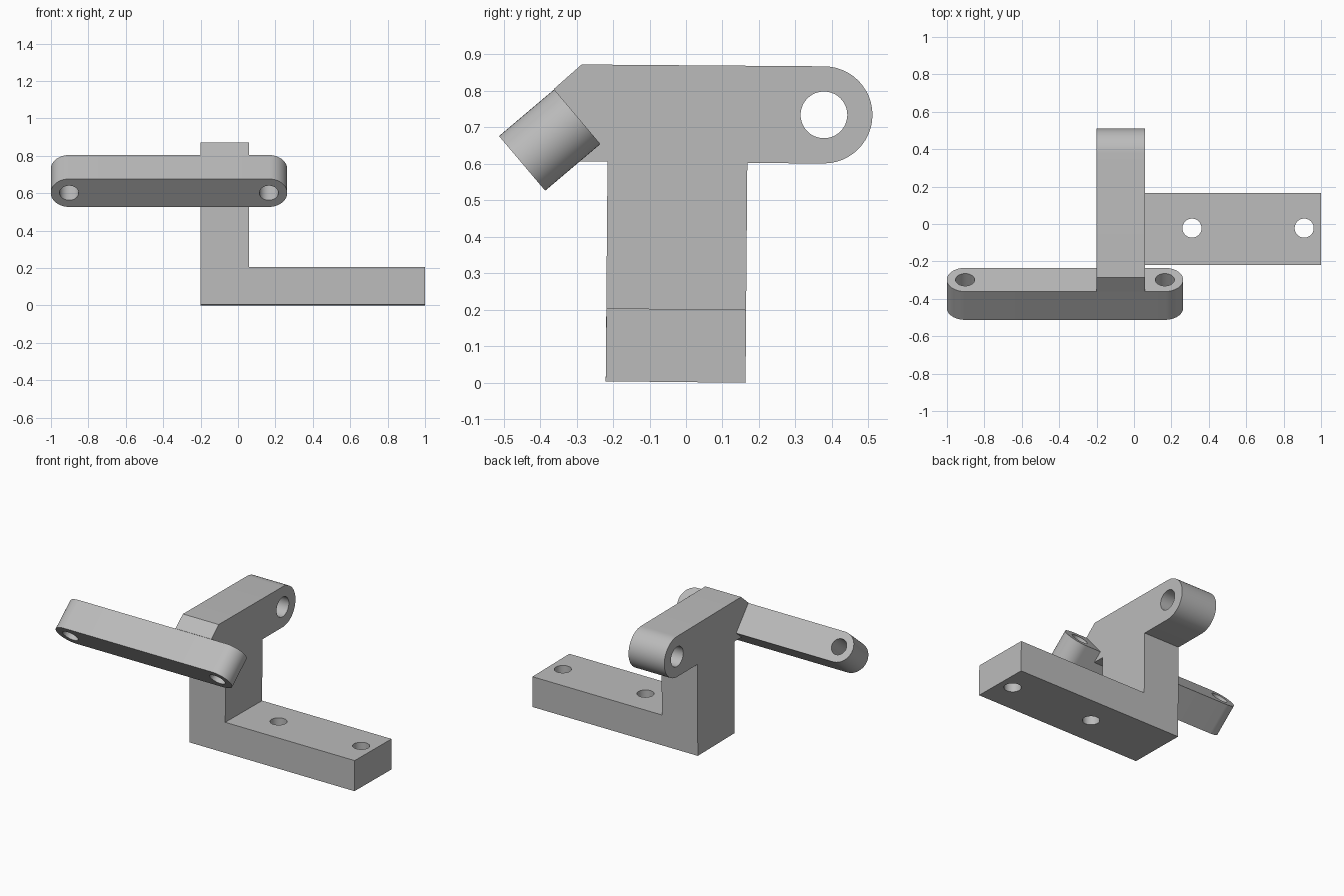
import bpy, bmesh
from math import pi, sin, cos
from mathutils import Matrix, Vector

cube = bpy.data.objects.get("Cube")
if cube:
    bpy.data.objects.remove(cube, do_unlink=True)

grey = bpy.data.materials.new("machined grey")
grey.use_nodes = True
COLOUR = (0.5, 0.5, 0.5, 1)
grey.diffuse_color = COLOUR
grey.node_tree.nodes["Principled BSDF"].inputs["Base Color"].default_value = COLOUR


def arc(cx, cy, r, start, end, steps=24):
    """Points on a circular arc."""
    angles = [start + (end - start) * i / steps for i in range(steps + 1)]
    return [(cx + r * cos(a), cy + r * sin(a)) for a in angles]


def prism(name, points, origin, u, v, depth):
    """Extrude a flat profile, given along axes u and v, by the depth vector."""
    bm = bmesh.new()
    verts = [bm.verts.new(origin + u * a + v * b) for a, b in points]
    face = bm.faces.new(verts)
    ext = bmesh.ops.extrude_face_region(bm, geom=[face])
    moved = [g for g in ext["geom"] if isinstance(g, bmesh.types.BMVert)]
    bmesh.ops.translate(bm, verts=moved, vec=depth)
    bmesh.ops.recalc_face_normals(bm, faces=bm.faces)
    mesh = bpy.data.meshes.new(name)
    bm.to_mesh(mesh)
    bm.free()
    mesh.materials.append(grey)
    obj = bpy.data.objects.new(name, mesh)
    bpy.context.collection.objects.link(obj)
    return obj


def drill(obj, centre, axis, radius):
    """Cut a round through hole."""
    rot = Vector(axis).to_track_quat("Z", "Y").to_matrix().to_4x4()
    bpy.ops.mesh.primitive_cylinder_add(vertices=48, radius=radius, depth=0.8)
    cutter = bpy.context.object
    cutter.matrix_world = Matrix.Translation(centre) @ rot
    cutter.hide_render = True
    cutter.data.materials.append(grey)
    mod = obj.modifiers.new("hole", "BOOLEAN")
    mod.operation, mod.solver, mod.object = "DIFFERENCE", "EXACT", cutter
    select(obj)
    bpy.ops.object.modifier_apply(modifier=mod.name)
    bpy.data.objects.remove(cutter, do_unlink=True)


def select(obj):
    bpy.ops.object.select_all(action="DESELECT")
    obj.select_set(True)
    bpy.context.view_layer.objects.active = obj


X, Y, Z = Vector((1, 0, 0)), Vector((0, 1, 0)), Vector((0, 0, 1))

# Upright with a rounded rear lug and a sloping nose
profile = [(-0.22, 0.004), (0.163, 0), (0.168, 0.602)]
profile += arc(0.378, 0.734, 0.133, -pi / 2, pi / 2)
profile += [(-0.286, 0.872), (-0.362, 0.805), (-0.292, 0.606), (-0.215, 0.606)]
upright = prism("upright", profile, X * -0.2, Y, Z, X * 0.26)
drill(upright, (-0.07, 0.378, 0.734), X, 0.064)

# Mounting foot
foot_profile = [(-0.22, 0.004), (0.163, 0), (0.165, 0.2), (-0.218, 0.204)]
foot = prism("mounting_foot", foot_profile, X * 0.06, Y, Z, X * 0.94)
for x in (0.31, 0.91):
    drill(foot, (x, -0.022, 0.1), Z, 0.051)

# Tilted cross bar with rounded ends
across = Vector((0, 0.126, -0.149)).normalized()
along = Vector((0, 0.149, 0.126)).normalized()
centre = Vector((0, -0.3735, 0.665))
r, left, right = 0.098, 0.165, -0.903
outline = arc(left, 0, r, -pi / 2, pi / 2) + arc(right, 0, r, pi / 2, 3 * pi / 2)
bar = prism("cross_bar", outline, centre - along * 0.099, X, across, along * 0.198)
for x in (left, right):
    drill(bar, centre + X * x, along, 0.051)

for obj in (upright, foot, bar):
    select(obj)
    bpy.ops.object.shade_smooth_by_angle(angle=pi / 6)
